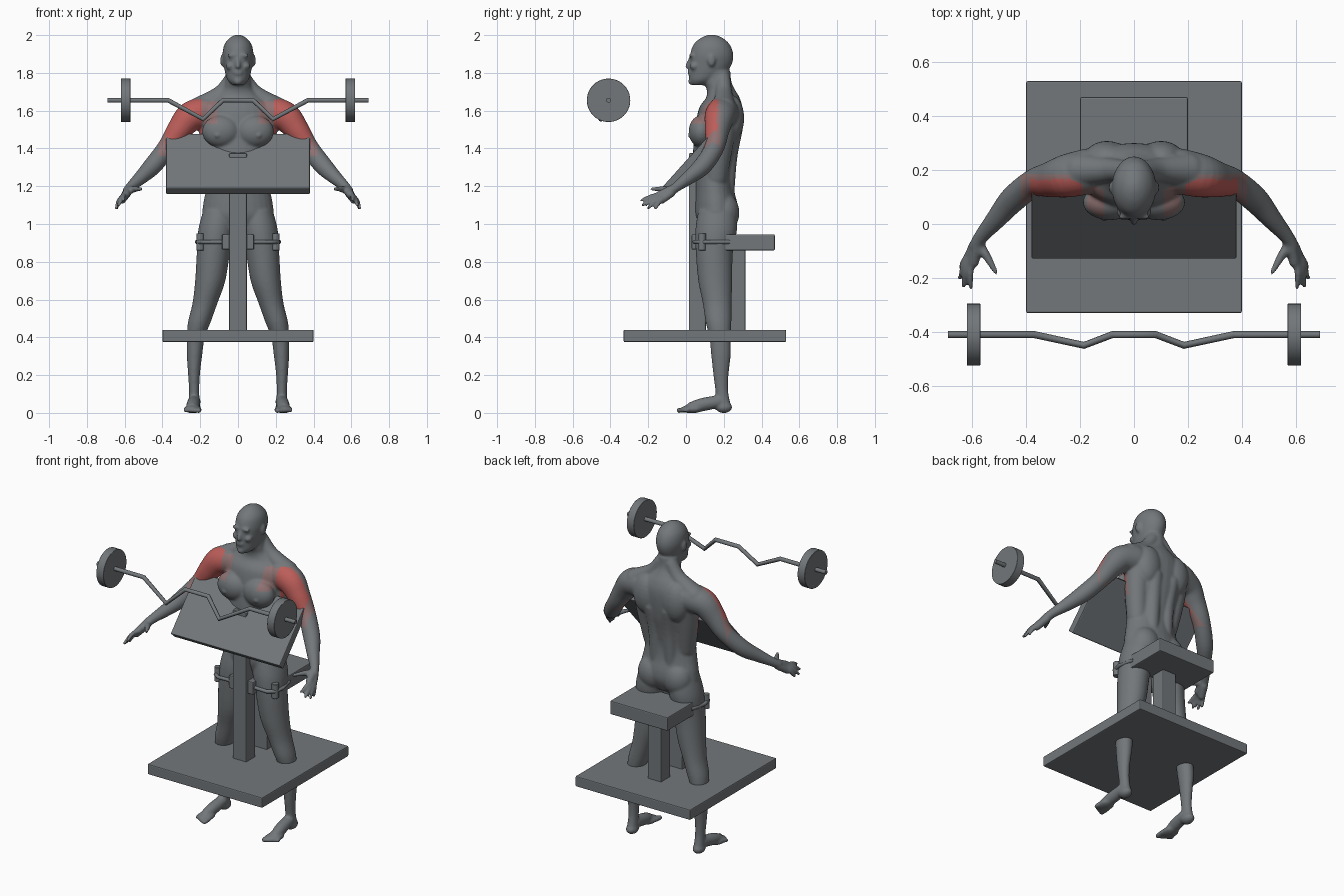
import bpy, bmesh, math
from mathutils import Vector, Matrix

cube = bpy.data.objects.get("Cube")
if cube:
    bpy.data.objects.remove(cube, do_unlink=True)


def material(name, color):
    m = bpy.data.materials.new(name)
    m.use_nodes = True
    m.diffuse_color = (*color, 1)
    m.node_tree.nodes["Principled BSDF"].inputs["Base Color"].default_value = (*color, 1)
    return m


GREY = material("slate grey", (0.17, 0.185, 0.195))
RED = material("muscle red", (0.5, 0.11, 0.1))
PINK = material("faded pink", (0.27, 0.165, 0.165))


def add_object(name, bm, bevel=0.0):
    bmesh.ops.recalc_face_normals(bm, faces=bm.faces[:])
    mesh = bpy.data.meshes.new(name)
    bm.to_mesh(mesh)
    bm.free()
    ob = bpy.data.objects.new(name, mesh)
    bpy.context.collection.objects.link(ob)
    mesh.materials.append(GREY)
    if bevel:
        mod = ob.modifiers.new("rounded edges", "BEVEL")
        mod.width, mod.segments = bevel, 2
    return ob


def box(name, low, high):
    bm = bmesh.new()
    low, high = Vector(low), Vector(high)
    size = Matrix.Diagonal((*(high - low), 1))
    bmesh.ops.create_cube(bm, size=1, matrix=Matrix.Translation((low + high) / 2) @ size)
    return add_object(name, bm, 0.006)


def shade(ob):
    bpy.ops.object.select_all(action="DESELECT")
    ob.select_set(True)
    bpy.context.view_layer.objects.active = ob
    bpy.ops.object.shade_smooth_by_angle(angle=math.radians(35))


def cylinder(name, loc, radius, depth, axis="Z"):
    bm = bmesh.new()
    turn = Matrix.Rotation(math.pi / 2, 4, "Y") if axis == "X" else Matrix()
    bmesh.ops.create_cone(bm, cap_ends=True, segments=40, radius1=radius, radius2=radius,
                          depth=depth, matrix=Matrix.Translation(loc) @ turn)
    shade(add_object(name, bm, 0.002))


# ---- solid helpers for the body ----
def interpolate(rows, steps=5):
    rows = [Vector(r) for r in rows]
    pts = [rows[0]] + rows + [rows[-1]]
    out = []
    for a, b, c, d in zip(pts, pts[1:], pts[2:], pts[3:]):
        for i in range(steps):
            t = i / steps
            out.append(b + (c - a) * (t / 2) + (a * 2 - b * 5 + c * 4 - d) * (t * t / 2)
                       + (b * 3 - a - c * 3 + d) * (t ** 3 / 2))
    return out + [rows[-1]]


def loft(bm, rings):
    loops = [[bm.verts.new(p) for p in ring] for ring in rings]
    n = len(loops[0])
    for a, b in zip(loops, loops[1:]):
        for i in range(n):
            j = (i + 1) % n
            bm.faces.new((a[i], a[j], b[j], b[i]))
    bm.faces.new(loops[0][::-1])
    bm.faces.new(loops[-1])


ANGLES = [2 * math.pi * i / 28 for i in range(28)]


def slices(bm, rows):
    """Horizontal ellipses: z, centre x, centre y, half width, half depth."""
    loft(bm, [[(x + rx * math.cos(a), y + ry * math.sin(a), z) for a in ANGLES]
              for z, x, y, rx, ry in interpolate(rows)])


def tube(bm, rows):
    """Round limb: x, y, z, radius, closed by a ball at each end."""
    pts = interpolate(rows)
    rings = []
    for i, p in enumerate(pts):
        along = (pts[min(i + 1, len(pts) - 1)] - pts[max(i - 1, 0)]).to_3d().normalized()
        side = along.orthogonal() if i == 0 else side - along * side.dot(along)
        side.normalize()
        up = along.cross(side)
        rings.append([p.to_3d() + (side * math.cos(a) + up * math.sin(a)) * p[3] for a in ANGLES])
    loft(bm, rings)
    for p in (pts[0], pts[-1]):
        blob(bm, p.to_3d(), [p[3]] * 3)


def blob(bm, loc, radii):
    bmesh.ops.create_uvsphere(bm, u_segments=24, v_segments=14, radius=1,
                              matrix=Matrix.Translation(loc) @ Matrix.Diagonal((*radii, 1)))


body = bmesh.new()

# Left leg and foot
slices(body, [(1.07, .1, .165, .085, .1), (.97, .115, .16, .095, .11), (.85, .13, .15, .088, .098),
              (.7, .147, .155, .08, .09), (.58, .175, .165, .066, .076), (.48, .205, .172, .06, .068),
              (.4, .223, .18, .047, .056), (.31, .23, .185, .041, .052), (.2, .233, .185, .031, .04),
              (.11, .232, .19, .027, .034), (.03, .232, .2, .031, .04)])
blob(body, (.232, .2, .03), (.034, .045, .031))
tube(body, [(.232, .17, .06, .034), (.238, .08, .042, .035), (.243, .03, .028, .03)])
blob(body, (.24, .03, .02), (.046, .06, .022))
for i in range(5):
    x = .205 + .018 * i
    tube(body, [(x, .01, .018, .013), (x + .003, -.038 + .008 * i, .013, .014 - .001 * i)])

# Left arm, hand and fingers
tube(body, [(.17, .195, 1.59, .085), (.25, .178, 1.568, .08), (.31, .165, 1.5, .066),
            (.375, .15, 1.405, .052), (.45, .09, 1.31, .049), (.51, .02, 1.25, .038),
            (.565, -.045, 1.2, .027), (.585, -.08, 1.175, .026)])
tube(body, [(.58, -.08, 1.18, .024), (.595, -.14, 1.155, .021)])
tube(body, [(.588, -.08, 1.165, .024), (.615, -.13, 1.125, .02)])
for tip in ((.605, -.235, 1.125), (.63, -.23, 1.1), (.645, -.2, 1.085), (.642, -.162, 1.083)):
    base = Vector((.59, -.1, 1.155))
    mid = base.lerp(Vector(tip), .55) + Vector((.008, 0, .01))
    tube(body, [(*base, .016), (*mid, .013), (*tip, .009)])
tube(body, [(.575, -.075, 1.18, .02), (.54, -.13, 1.185, .015), (.512, -.18, 1.185, .009)])

# Chest, shoulder blade, back, neck and seat muscles
blob(body, (.09, .08, 1.49), (.1, .066, .085))
blob(body, (.11, .018, 1.47), (.012, .008, .012))
blob(body, (.1, .245, 1.56), (.085, .063, .12))
tube(body, [(.03, .195, 1.77, .04), (.09, .2, 1.69, .045), (.2, .2, 1.61, .065)])
tube(body, [(.05, .215, 1.15, .04), (.05, .225, 1.35, .046), (.06, .25, 1.5, .05)])
tube(body, [(.13, .2, 1.56, .08), (.13, .18, 1.42, .07), (.11, .16, 1.25, .06)])
blob(body, (.088, .2, 1.06), (.09, .083, .105))

# Ear, cheek and brow
blob(body, (.084, .135, 1.865), (.01, .02, .032))
blob(body, (.04, .045, 1.835), (.025, .025, .02))
blob(body, (.032, .028, 1.893), (.028, .013, .009))
blob(body, (.031, .036, 1.874), (.013, .012, .009))

# Mirror the paired parts to the right
pair = bmesh.ops.duplicate(body, geom=body.verts[:] + body.edges[:] + body.faces[:])
for v in pair["geom"]:
    if isinstance(v, bmesh.types.BMVert):
        v.co.x = -v.co.x

# Trunk and neck, then head, nose, lips and chin
slices(body, [(.97, 0, .155, .1, .08), (1.04, 0, .16, .182, .11), (1.1, 0, .16, .185, .113),
              (1.18, 0, .152, .17, .103), (1.26, 0, .148, .16, .102), (1.36, 0, .152, .168, .115),
              (1.45, 0, .165, .185, .122), (1.55, 0, .177, .195, .122), (1.62, 0, .185, .185, .113),
              (1.67, 0, .195, .13, .088), (1.71, 0, .185, .085, .075), (1.75, 0, .168, .068, .073),
              (1.81, 0, .165, .064, .07)])
slices(body, [(1.735, 0, .065, .028, .035), (1.76, 0, .088, .054, .07), (1.8, 0, .115, .068, .099),
              (1.85, 0, .13, .077, .114), (1.9, 0, .136, .082, .114), (1.95, 0, .136, .072, .096),
              (1.985, 0, .136, .044, .058), (2.002, 0, .136, .012, .016)])
tube(body, [(0, .028, 1.882, .01), (0, .014, 1.855, .011), (0, .008, 1.835, .013)])
for z, width in ((1.806, .025), (1.795, .022)):
    blob(body, (0, .019, z), (width, .011, .006))
blob(body, (0, .032, 1.755), (.024, .02, .02))

# Fuse into one smooth skin
athlete = add_object("athlete_body", body)
fuse = athlete.modifiers.new("fuse", "REMESH")
fuse.mode, fuse.voxel_size, fuse.use_smooth_shade = "VOXEL", 0.0075, True
relax = athlete.modifiers.new("relax", "SMOOTH")
relax.factor, relax.iterations = 0.5, 4
skin = bpy.data.meshes.new_from_object(athlete.evaluated_get(bpy.context.evaluated_depsgraph_get()))
athlete.modifiers.clear()
athlete.data = skin
skin.materials.clear()
for m in (GREY, RED, PINK):
    skin.materials.append(m)
for v in skin.vertices:
    v.co.z = max(v.co.z, 0)

# Highlight the front shoulder and upper arm muscles
for p in skin.polygons:
    p.use_smooth = True
    x, y, z = abs(p.center.x), p.center.y, p.center.z
    p.material_index = 0
    if .19 < x < .385 and 1.42 < z < 1.66 and y < .165:
        p.material_index = 1
    elif .19 < x < .42 and 1.36 < z < 1.66 and y < .185:
        p.material_index = 2
    elif .11 < x < .2 and 1.53 < z < 1.65 and y < .15:
        p.material_index = 2

# Bench
box("base_platform", (-.4, -.33, .375), (.4, .53, .44))
box("front_post", (-.047, .015, .43), (.047, .105, 1.375))
box("seat_post", (-.047, .22, .43), (.047, .315, .88))
box("seat", (-.2, .2, .86), (.2, .47, .945))
box("thigh_brace", (-.085, .03, .865), (.085, .09, .945))
pad = box("arm_pad", (-.38, -.195, -.025), (.38, .195, .025))
pad.location = (0, .0186, 1.318)
pad.rotation_euler.x = math.radians(48.1)


def rod(name, points, radius):
    curve = bpy.data.curves.new(name, "CURVE")
    curve.dimensions = "3D"
    curve.bevel_depth, curve.bevel_resolution, curve.use_fill_caps = radius, 3, True
    line = curve.splines.new("POLY")
    line.points.add(len(points) - 1)
    for p, co in zip(line.points, points):
        p.co = (*co, 1)
    curve.materials.append(GREY)
    bpy.context.collection.objects.link(bpy.data.objects.new(name, curve))


# Thigh straps, rollers and weight plates
for s, side in ((1, "left"), (-1, "right")):
    rod(side + "_thigh_strap", [(s * .07, .05, .905), (s * .17, .045, .905), (s * .205, .07, .905),
                                (s * .218, .13, .905), (s * .195, .23, .905)], .011)
    cylinder(side + "_strap_roller", (s * .2, .085, .905), .02, .09)
    cylinder(side + "_weight_plate", (s * .595, -.41, 1.655), .115, .05, "X")

# Bent curl bar
half = [(.08, -.41, 1.655), (.185, -.45, 1.555), (.37, -.41, 1.655), (.69, -.41, 1.655)]
rod("curl_bar", [(-x, y, z) for x, y, z in half[::-1]] + half, .013)
